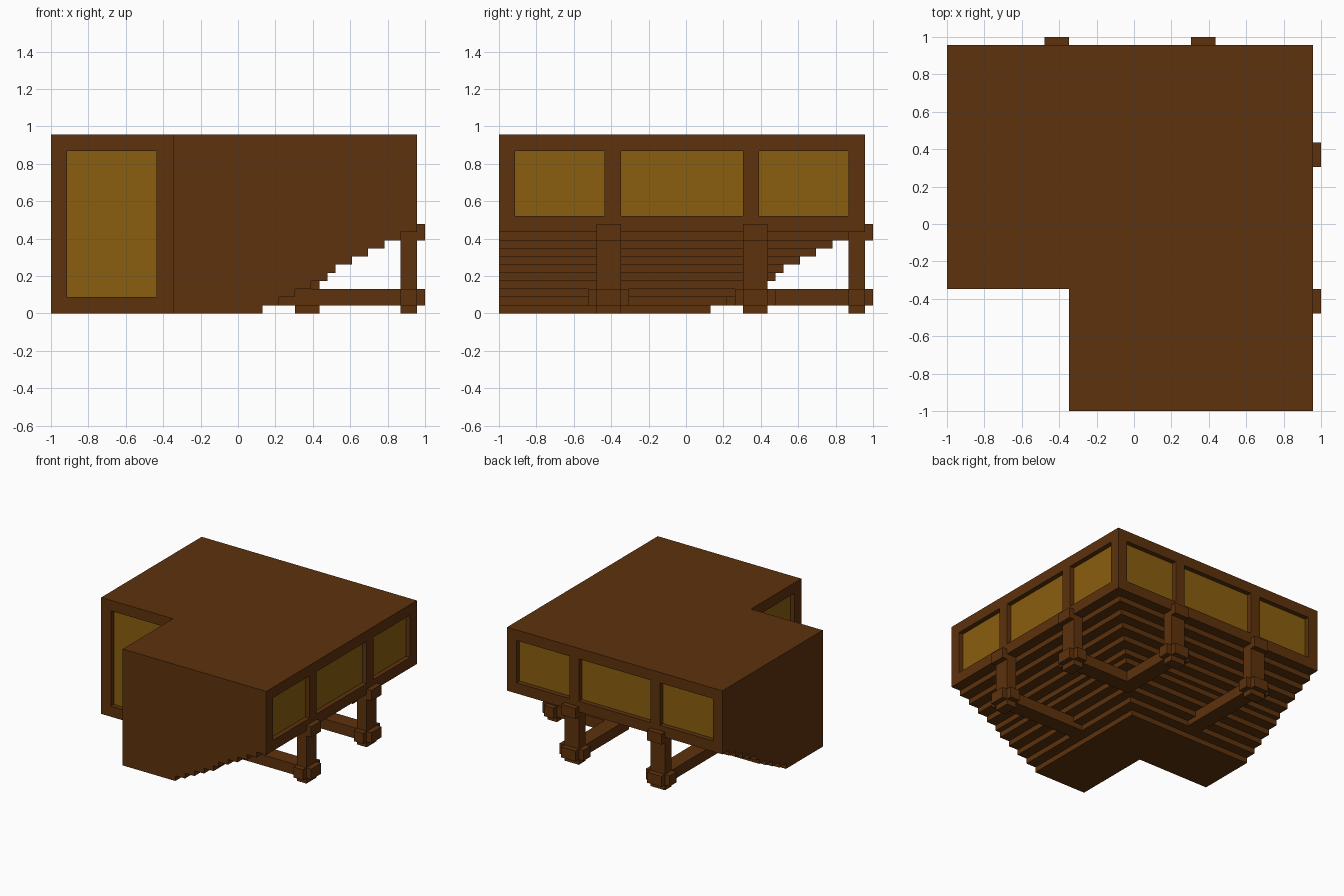
import bpy, bmesh

cube = bpy.data.objects.get("Cube")
if cube:
    bpy.data.objects.remove(cube, do_unlink=True)

U = 2 / 46  # grid unit: the whole model spans 46 units


def material(name, colour):
    m = bpy.data.materials.new(name)
    m.use_nodes = True
    m.diffuse_color = colour
    m.node_tree.nodes["Principled BSDF"].inputs["Base Color"].default_value = colour
    return m


WOOD = material("dark wood", (0.112, 0.032, 0.004, 1))
PANE = material("amber pane", (0.254, 0.114, 0.0045, 1))


def prism(bm, outline, z0, z1):
    """Extrude a plan outline, given in grid units, from z0 to z1."""
    verts = [bm.verts.new((x * U - 1, y * U - 1, z0 * U)) for x, y in outline]
    face = bm.faces.new(verts)
    top = bmesh.ops.extrude_face_region(bm, geom=[face])["geom"]
    bmesh.ops.translate(bm, vec=(0, 0, (z1 - z0) * U),
                        verts=[g for g in top if isinstance(g, bmesh.types.BMVert)])


def make(name, mat, prisms):
    bm = bmesh.new()
    for p in prisms:
        prism(bm, *p)
    bmesh.ops.recalc_face_normals(bm, faces=bm.faces)
    mesh = bpy.data.meshes.new(name)
    bm.to_mesh(mesh)
    bm.free()
    mesh.materials.append(mat)
    ob = bpy.data.objects.new(name, mesh)
    bpy.context.collection.objects.link(ob)
    return ob


def box(x0, x1, y0, y1, z0, z1, swap=False):
    """Box as a prism; swap mirrors it across the x = y diagonal."""
    if swap:
        x0, x1, y0, y1 = y0, y1, x0, x1
    return [(x0, y0), (x1, y0), (x1, y1), (x0, y1)], z0, z1


def ell(limit):
    """L-shaped plan reaching to limit on the +x and +y sides."""
    return [(16, 0), (limit, 0), (limit, limit), (0, limit), (0, 16), (16, 16)]


def frame(x0, length, z0, z1, sill, head, openings, swap):
    """One-unit-thick wall along y with a row of window openings."""
    parts = [box(x0, x0 + 1, 0, length, z0, sill, swap),
             box(x0, x0 + 1, 0, length, head, z1, swap)]
    start = 0
    for a, b in openings + [(length, length)]:
        parts.append(box(x0, x0 + 1, start, a, sill, head, swap))
        start = b
    return parts


# Solid body with stepped underside
make("upper_body", WOOD, [(ell(44), 10, 22)])
limits = [26, 28, 30, 32, 34, 35, 37, 39, 41, 43]
make("stepped_underside", WOOD, [(ell(n), z, z + 1) for z, n in enumerate(limits)])

outer_windows = [(2, 13), (15, 30), (32, 43)]
for swap, side in ((False, "left"), (True, "back")):
    # Outer walls with three windows, notch walls with one tall window
    make(side + "_window_wall", WOOD,
         frame(44, 44 if swap else 45, 10, 22, 12, 20, outer_windows, swap))
    make(side + "_panes", PANE,
         [box(44, 44.1, a, b, 12, 20, swap) for a, b in outer_windows])
    make(side + "_notch_wall", WOOD,
         frame(15, 15 if swap else 16, 0, 22, 2, 20, [(2, 13)], swap))
    make(side + "_notch_pane", PANE, [box(15.9, 16, 2, 13, 2, 20, swap)])

    # Support posts with bracket, collar foot and tie beam to the steps
    for i, (y, inner) in enumerate(((12, 28), (30, 30)), 1):
        make(f"{side}_post_{i}", WOOD, [
            box(43, 45, y, y + 3, 0, 10, swap),
            box(45, 46, y, y + 3, 9, 11, swap),
            box(45, 46, y, y + 3, 1, 3, swap),
            box(43, 45, y - 1, y, 1, 3, swap),
            box(43, 45, y + 3, y + 4, 1, 3, swap)])
        make(f"{side}_beam_{i}", WOOD, [box(inner, 43, y, y + 3, 1, 3, swap)])
